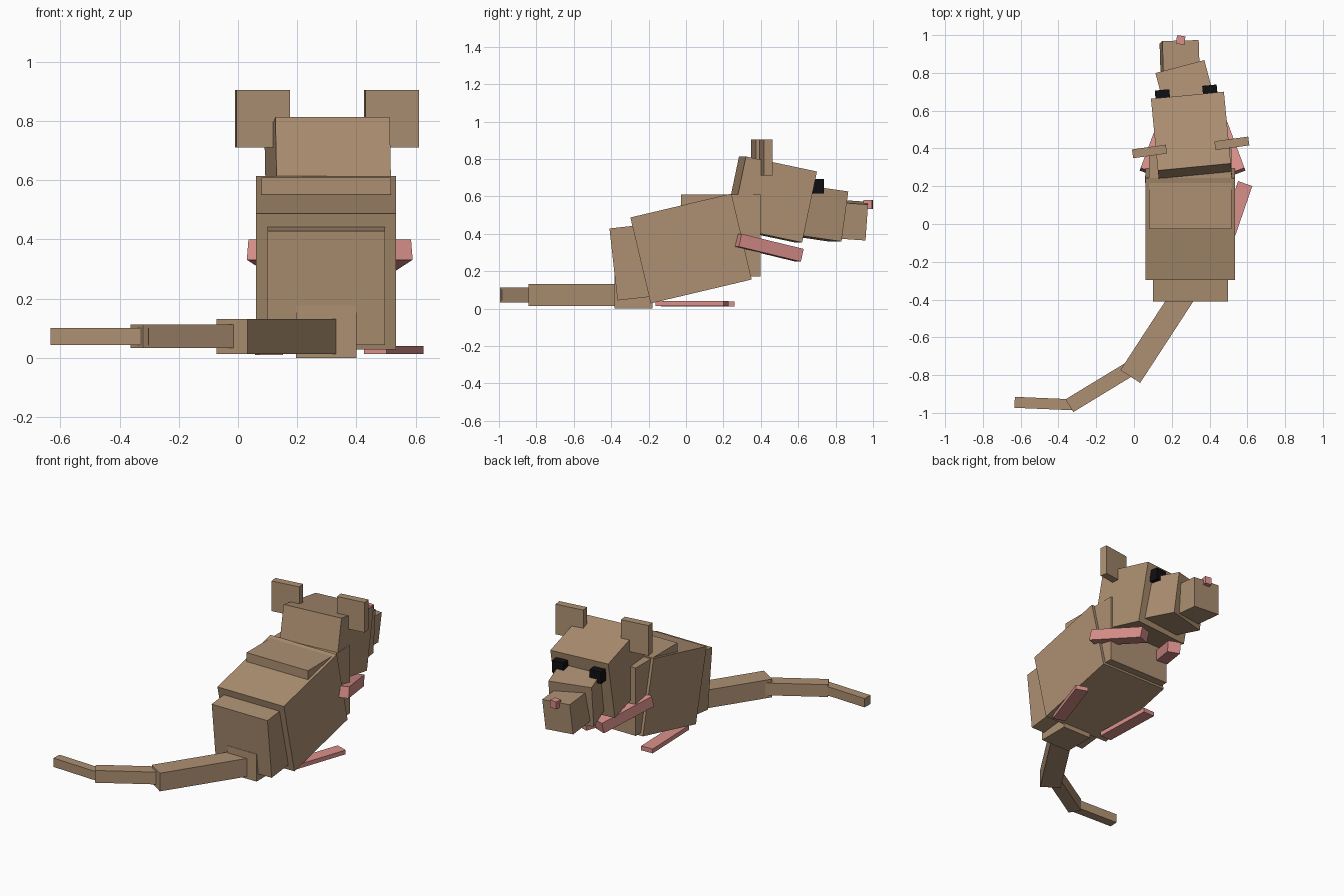
import bpy
import bmesh
from math import radians
from mathutils import Euler


def material(name, rgb):
    m = bpy.data.materials.new(name)
    m.diffuse_color = (*rgb, 1)
    return m


FUR = material("fur", (0.42, 0.28, 0.17))
PINK = material("pink_skin", (0.70, 0.28, 0.26))
BLACK = material("eye_black", (0.005, 0.005, 0.006))


def box(name, centre, size, rot=(0, 0, 0), mat=FUR):
    """Box with pitch, roll and yaw in degrees."""
    mesh = bpy.data.meshes.new(name)
    bm = bmesh.new()
    bmesh.ops.create_cube(bm, size=1)
    bmesh.ops.scale(bm, vec=size, verts=bm.verts)
    bm.to_mesh(mesh)
    bm.free()
    ob = bpy.data.objects.new(name, mesh)
    ob.location = centre
    ob.rotation_euler = Euler([radians(a) for a in rot])
    mesh.materials.append(mat)
    bpy.context.collection.objects.link(ob)
    return ob


MID = 0.298  # centre line of the body

# Body
box("body", (MID, 0.027, 0.321), (0.473, 0.555, 0.472), (13.3, 0, 0))
box("chest", (MID, 0.186, 0.390), (0.438, 0.425, 0.437))
box("rump", (MID, -0.189, 0.258), (0.397, 0.40, 0.387), (6.4, 0, 0))

# Tail: a base block and three tapering segments
box("tail_base", (MID, -0.281, 0.088), (0.205, 0.205, 0.176))
box("tail_segment_1", (0.144, -0.556, 0.072), (0.60, 0.125, 0.117), (0, 0, 56.9))
box("tail_segment_2", (-0.171, -0.858, 0.073), (0.40, 0.079, 0.079), (0, 0, 31.3))
box("tail_segment_3", (-0.467, -0.951, 0.072), (0.33, 0.058, 0.057), (0, 0, -2.4))

# Head and snout
box("head", (0.305, 0.452, 0.583), (0.388, 0.39, 0.388), (-11.9, 0, 5.5))
box("snout_back", (0.282, 0.686, 0.511), (0.268, 0.27, 0.27), (-8, 0, 14.9))
box("snout_front", (0.242, 0.868, 0.474), (0.193, 0.193, 0.193), (-4, 4.5, 1.5))
box("nose", (0.247, 0.974, 0.556), (0.045, 0.045, 0.047), (0, 0, -8), PINK)

# Eyes and ears, following the turn of the head
for side, x, y in (("left", 0.151, 0.680), ("right", 0.402, 0.705)):
    box("eye_" + side, (x, y, 0.653), (0.077, 0.06, 0.077), (0, 0, 5.5), BLACK)
for side, x, y in (("left", 0.082, 0.384), ("right", 0.518, 0.427)):
    box("ear_" + side, (x, y, 0.807), (0.181, 0.047, 0.194), (0, 0, 8))

# Front legs, converging forwards
for side, s in (("left", -1), ("right", 1)):
    box("front_leg_" + side, (0.310 + s * 0.178, 0.442, 0.325), (0.08, 0.363, 0.07),
        (-12.8, 0, s * 20.5), PINK)

# Hind feet
box("hind_foot_left", (0.105, 0.062, 0.024), (0.08, 0.39, 0.028), (0, 0, 2), PINK)
box("hind_foot_right", (0.526, 0.032, 0.027), (0.08, 0.385, 0.027), (0, 0, -19), PINK)
